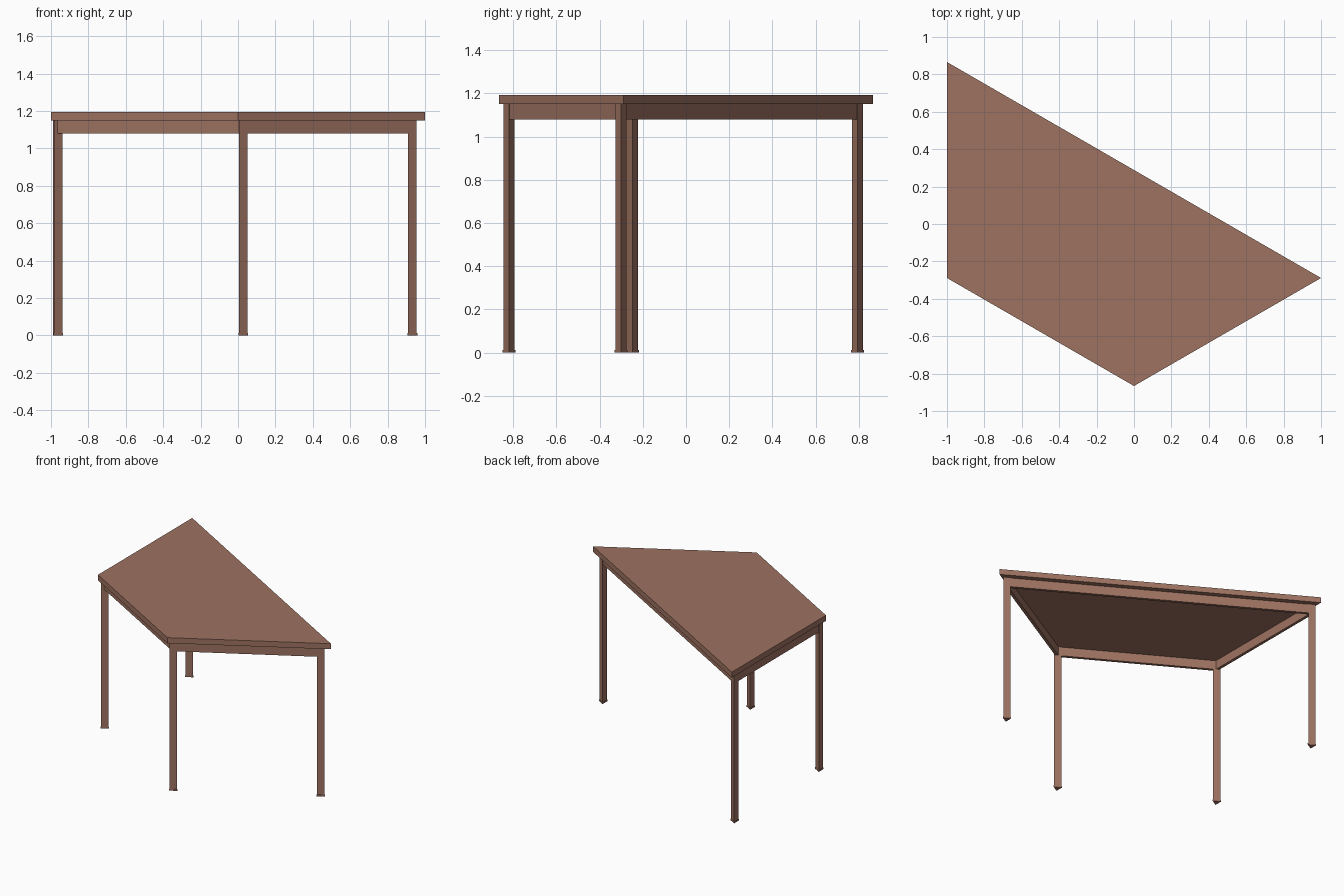
import bpy, bmesh, math
from mathutils import Vector

if "Cube" in bpy.data.objects:
    bpy.data.objects.remove(bpy.data.objects["Cube"])

wood = bpy.data.materials.new("warm brown wood")
wood.diffuse_color = (0.34, 0.17, 0.12, 1)
wood.use_nodes = True
wood.node_tree.nodes["Principled BSDF"].inputs["Base Color"].default_value = wood.diffuse_color


def prism(name, outline, z0, z1):
    """Extrude a flat outline (counter-clockwise) from z0 up to z1."""
    bm = bmesh.new()
    face = bm.faces.new([bm.verts.new((x, y, z0)) for x, y in outline])
    ext = bmesh.ops.extrude_face_region(bm, geom=[face])
    verts = [v for v in ext["geom"] if isinstance(v, bmesh.types.BMVert)]
    bmesh.ops.translate(bm, verts=verts, vec=(0, 0, z1 - z0))
    bmesh.ops.recalc_face_normals(bm, faces=bm.faces)
    mesh = bpy.data.meshes.new(name)
    bm.to_mesh(mesh)
    bm.free()
    mesh.materials.append(wood)
    obj = bpy.data.objects.new(name, mesh)
    bpy.context.collection.objects.link(obj)
    return obj


def triangle(c, r):
    """Equilateral triangle around c with one corner towards +x."""
    return [(c[0] + r * math.cos(a), c[1] + r * math.sin(a))
            for a in (math.radians(120 * i) for i in range(3))]


# Half-hexagon tabletop, its long edge turned 30 degrees
side = 2 / math.sqrt(3)
mid_y = side / 4
top = [(side * math.cos(math.radians(a)), mid_y + side * math.sin(math.radians(a)))
       for a in (150, 210, 270, 330)]
prism("tabletop", top, 1.15, 1.193)

# Leg positions, inset from the corners and mirrored along the long edge
u = Vector((math.cos(math.radians(30)), -0.5))
v = Vector((0.5, math.cos(math.radians(30))))
mid = Vector((0, mid_y))
legs = [mid + u * a + v * b for a, b in
        ((-1.095, -0.049), (-0.571, -0.95), (0.571, -0.95), (1.095, -0.049))]

# Three-sided legs with slightly wider feet
for name, p in zip(("back_left", "front_left", "front", "right"), legs):
    prism(name + "_leg", triangle(p, 0.03), 0.012, 1.15)
    prism(name + "_foot", triangle(p, 0.035), 0, 0.012)

# Apron rails between neighbouring legs
for i, name in enumerate(("left", "front_left", "front_right", "back")):
    a, b = legs[i], legs[(i + 1) % 4]
    d = (b - a).normalized()
    n = Vector((-d.y, d.x)) * 0.011
    prism(name + "_apron", [a - n, b - n, b + n, a + n], 1.08, 1.15)
